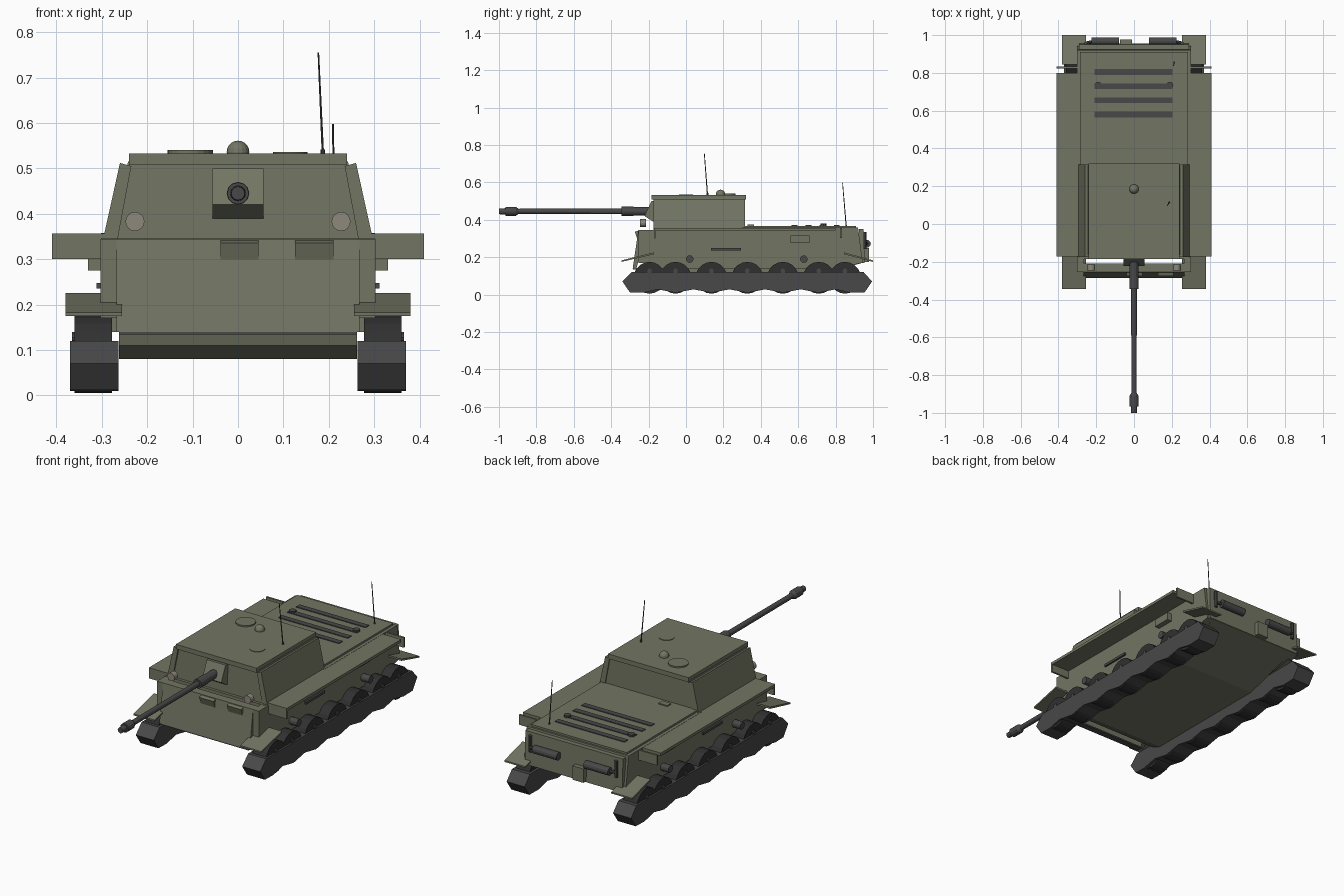
import bpy, bmesh, math
from mathutils import Vector


def material(name, rgb):
    m = bpy.data.materials.new(name)
    m.diffuse_color = (*rgb, 1)
    return m


OLIVE = material("olive", (0.17, 0.18, 0.125))
DARK = material("dark_metal", (0.065, 0.065, 0.065))
RUBBER = material("rubber", (0.03, 0.03, 0.03))
GLASS = material("lamp", (0.27, 0.25, 0.20))


def finish(name, bm, mat):
    bmesh.ops.recalc_face_normals(bm, faces=bm.faces)
    me = bpy.data.meshes.new(name)
    bm.to_mesh(me)
    bm.free()
    me.materials.append(mat)
    ob = bpy.data.objects.new(name, me)
    bpy.context.collection.objects.link(ob)
    return ob


def loft(name, a, b, mat):
    """Solid between two matching outlines."""
    bm = bmesh.new()
    va = [bm.verts.new(p) for p in a]
    vb = [bm.verts.new(p) for p in b]
    n = len(va)
    bm.faces.new(va)
    bm.faces.new(vb[::-1])
    for i in range(n):
        j = (i + 1) % n
        bm.faces.new((va[i], vb[i], vb[j], va[j]))
    return finish(name, bm, mat)


def prism(name, x0, x1, yz, mat=OLIVE):
    return loft(name, [(x0, y, z) for y, z in yz], [(x1, y, z) for y, z in yz], mat)


def box(name, x0, x1, y0, y1, z0, z1, mat=OLIVE):
    return prism(name, x0, x1, [(y0, z0), (y1, z0), (y1, z1), (y0, z1)], mat)


def tube(name, p, q, r, mat=DARK, n=16, r2=None):
    p, q = Vector(p), Vector(q)
    rot = (q - p).to_track_quat('Z', 'Y')
    ring = [(math.cos(2 * math.pi * i / n), math.sin(2 * math.pi * i / n)) for i in range(n)]
    end = r if r2 is None else r2
    return loft(name, [p + rot @ Vector((c * r, s * r, 0)) for c, s in ring],
                [q + rot @ Vector((c * end, s * end, 0)) for c, s in ring], mat)


# Hull: lower tub, upper body, thin front plate with a gap behind it
prism("lower_hull", -0.262, 0.262,
      [(-0.185, 0.14), (-0.175, 0.11), (-0.11, 0.08), (0.62, 0.08), (0.945, 0.17), (0.945, 0.22), (-0.185, 0.22)])
prism("upper_hull", -0.302, 0.302,
      [(-0.185, 0.14), (0.80, 0.14), (0.945, 0.17), (0.92, 0.358), (0.3, 0.358), (0.3, 0.346), (-0.185, 0.346)])
prism("front_plate", -0.268, 0.268,
      [(-0.285, 0.14), (-0.262, 0.295), (-0.255, 0.345), (-0.21, 0.345), (-0.265, 0.14)])
box("front_plate_seam", -0.262, 0.262, -0.284, -0.25, 0.134, 0.142, DARK)
box("engine_deck", -0.285, 0.285, 0.31, 0.91, 0.356, 0.368)
prism("rear_plate", -0.29, 0.29, [(0.93, 0.17), (0.955, 0.17), (0.95, 0.35), (0.925, 0.35)])
for x in (0.003, 0.168):  # undercut visors
    prism("visor_block", x - 0.042, x + 0.042, [(-0.26, 0.295), (-0.274, 0.336), (-0.25, 0.343), (-0.25, 0.30)])

# Casemate with sloped sides, side plates and roof
def ring(w, y0, y1, z):
    return [(-w, y0, z), (w, y0, z), (w, y1, z), (-w, y1, z)]

loft("casemate", ring(0.282, -0.17, 0.31, 0.343), ring(0.242, -0.165, 0.31, 0.515), OLIVE)
box("roof", -0.24, 0.24, -0.185, 0.32, 0.508, 0.533)
for s in (-1, 1):
    xs = [(s * 0.265, 0.345), (s * 0.297, 0.345), (s * 0.260, 0.512), (s * 0.235, 0.505)]
    loft("casemate_side_plate", [(x, -0.175, z) for x, z in xs], [(x, 0.315, z) for x, z in xs], OLIVE)

# Roof fittings
tube("hatch_left", (-0.105, 0.215, 0.53), (-0.105, 0.215, 0.54), 0.05, OLIVE, 20)
tube("hatch_right", (0.115, 0, 0.53), (0.115, 0, 0.536), 0.038, OLIVE, 20)
bm = bmesh.new()
bmesh.ops.create_uvsphere(bm, u_segments=16, v_segments=10, radius=0.025)
for v in bm.verts:
    v.co += Vector((0, 0.185, 0.536))
finish("roof_dome", bm, OLIVE)
for p, q in (((0.187, 0.115, 0.53), (0.177, 0.098, 0.755)),
             ((0.213, 0.857, 0.36), (0.209, 0.837, 0.598))):
    tube("antenna", p, q, 0.003, DARK, 6, 0.002)
    tube("antenna_base", p, Vector(p) + Vector((0, 0, 0.012)), 0.005, DARK, 8)

# Gun: wedge mantlet, sleeve, barrel, muzzle brake
prism("mantlet", -0.056, 0.056, [(-0.16, 0.50), (-0.185, 0.50), (-0.222, 0.42), (-0.175, 0.39), (-0.16, 0.39)])
for name, y0, y1, r0, r1 in (
        ("gun_sleeve", -0.18, -0.29, 0.023, 0.023), ("gun_collar", -0.28, -0.345, 0.025, 0.025),
        ("barrel", -0.34, -0.91, 0.015, 0.014), ("muzzle_brake_taper", -0.895, -0.91, 0.014, 0.024),
        ("muzzle_brake", -0.91, -0.965, 0.024, 0.024), ("muzzle", -0.965, -1.0, 0.017, 0.015)):
    tube(name, (0, y0, 0.445), (0, y1, 0.445), r0, DARK, 12, r1)

# Engine deck details
for y in (0.58, 0.655, 0.73, 0.805):
    box("deck_grille", -0.208, 0.205, y - 0.015, y + 0.015, 0.365, 0.372, DARK)
for x in (-0.19, 0.19):
    tube("deck_cap", (x, 0.735, 0.365), (x, 0.735, 0.379), 0.018, DARK, 10)
box("deck_pad", -0.143, -0.09, 0.33, 0.363, 0.362, 0.374)

# Rear details
box("rear_box", -0.075, -0.01, 0.94, 0.978, 0.175, 0.25)
for s in (-1, 1):
    tube("exhaust_drum", (s * 0.08, 0.967, 0.272), (s * 0.225, 0.967, 0.272), 0.021, DARK, 12)
    tube("exhaust_pipe", (s * 0.255, 0.957, 0.245), (s * 0.255, 0.957, 0.335), 0.009, DARK, 8)
    tube("exhaust_elbow", (s * 0.22, 0.965, 0.272), (s * 0.255, 0.957, 0.272), 0.009, DARK, 8)

# Track outline with a scalloped underside
wheels = [-0.195, -0.056, 0.136, 0.328, 0.518, 0.71, 0.85]
outline = [(-0.29, 0.12), (-0.34, 0.07)]
low = [-0.30, -0.23, -0.15, -0.056, 0.04, 0.136, 0.232, 0.328, 0.423, 0.518,
       0.614, 0.71, 0.80, 0.88, 0.955]
outline += [(y, 0.01 if i % 2 else 0.028) if 0 < i < 14 else (y, 0.012) for i, y in enumerate(low)]
outline += [(0.995, 0.07), (0.95, 0.12)]

for s in (-1, 1):
    prism("track", s * 0.263, s * 0.370, outline, DARK)
    for y in wheels:
        tube("road_wheel", (s * 0.278, y, 0.09), (s * 0.36, y, 0.09), 0.085, RUBBER, 20)
        tube("wheel_hub", (s * 0.352, y, 0.128), (s * 0.366, y, 0.128), 0.012, DARK, 10)
    for y in (0.02, 0.63):
        tube("return_roller", (s * 0.29, y, 0.19), (s * 0.35, y, 0.19), 0.02, DARK, 12)
    # Thin side shelf with hanging end flaps
    box("side_shelf", s * 0.285, s * 0.41, -0.172, 0.80, 0.342, 0.357)
    box("shelf_front_flap", s * 0.295, s * 0.41, -0.172, -0.162, 0.30, 0.357)
    box("shelf_rear_flap", s * 0.295, s * 0.41, 0.823, 0.833, 0.303, 0.357)
    # Mudguards and front cheeks
    box("front_cheek", s * 0.266, s * 0.303, -0.255, -0.17, 0.17, 0.345)
    prism("front_mudguard", s * 0.255, s * 0.38, [(-0.345, 0.175), (-0.345, 0.183), (-0.17, 0.226), (-0.17, 0.216)])
    prism("rear_mudguard", s * 0.255, s * 0.38, [(1.0, 0.175), (1.0, 0.183), (0.845, 0.226), (0.845, 0.216)])
    # Side fittings
    box("side_toolbox", s * 0.295, s * 0.33, 0.56, 0.66, 0.275, 0.317)
    box("side_slot", s * 0.30, s * 0.312, 0.135, 0.295, 0.235, 0.248, DARK)
    # Headlights
    tube("headlight", (s * 0.227, -0.215, 0.383), (s * 0.227, -0.245, 0.383), 0.021, GLASS, 16)
